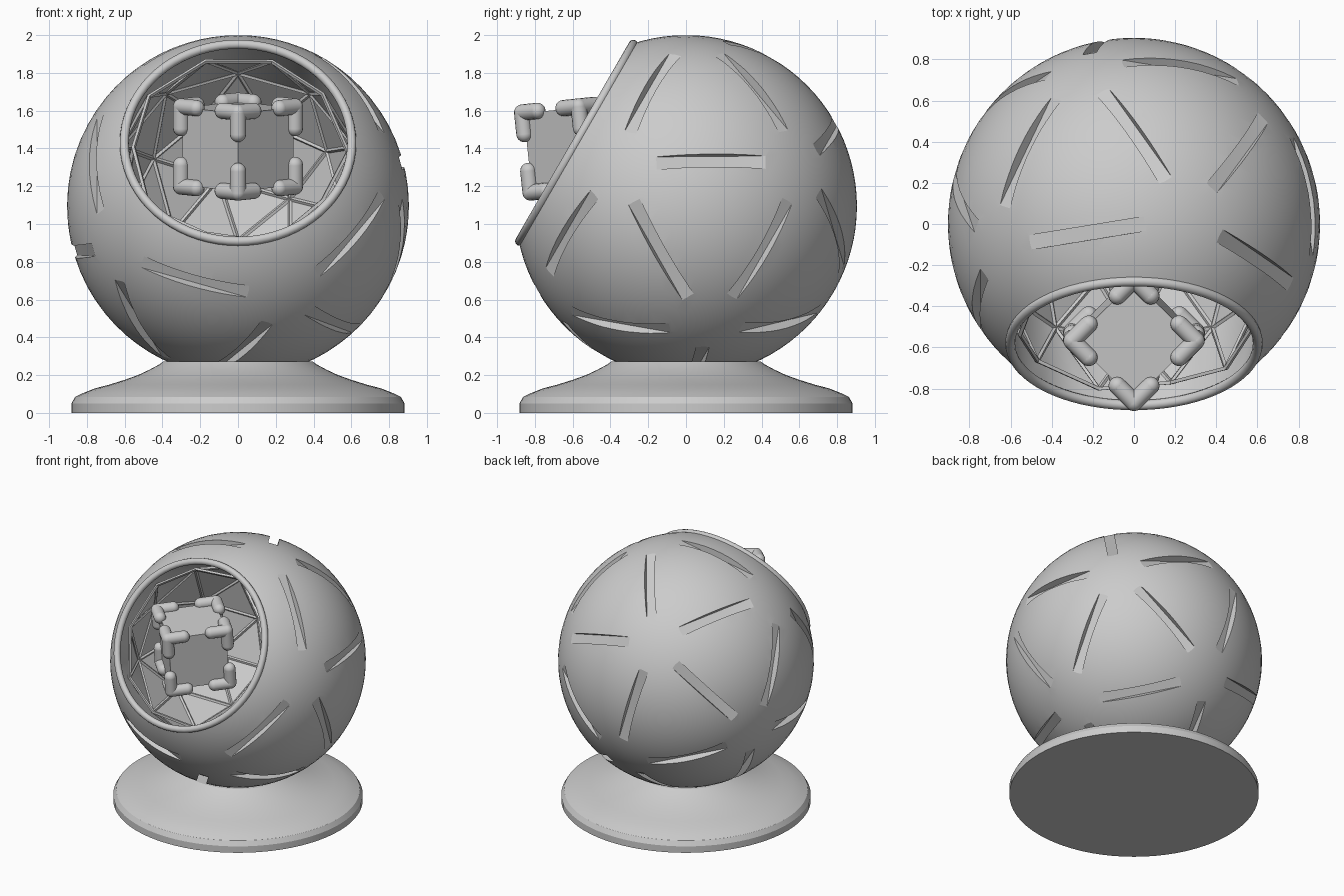
import bpy, bmesh
from math import radians, sin, cos, pi
from mathutils import Matrix, Vector

if "Cube" in bpy.data.objects:
    bpy.data.objects.remove(bpy.data.objects["Cube"])

R = 0.905
# Local frame: origin at ball centre, local z points out through the opening
FRAME = Matrix.Translation((0, 0, 1.095)) @ Matrix.Rotation(radians(60), 4, 'X')
OPEN = 0.67


def make(name, bm, matrix=None):
    if matrix is not None:
        bm.transform(matrix)
    bmesh.ops.recalc_face_normals(bm, faces=bm.faces)
    me = bpy.data.meshes.new(name)
    bm.to_mesh(me)
    bm.free()
    ob = bpy.data.objects.new(name, me)
    bpy.context.collection.objects.link(ob)
    return ob


def activate(ob):
    bpy.ops.object.select_all(action='DESELECT')
    ob.select_set(True)
    bpy.context.view_layer.objects.active = ob


def smooth(ob, angle):
    activate(ob)
    bpy.ops.object.shade_smooth_by_angle(angle=radians(angle))


def cut(ob, cutter):
    mod = ob.modifiers.new("cut", 'BOOLEAN')
    mod.operation, mod.solver, mod.object = 'DIFFERENCE', 'EXACT', cutter
    activate(ob)
    bpy.ops.object.modifier_apply(modifier=mod.name)
    bpy.data.objects.remove(cutter)


def revolve(name, profile, steps, matrix, closed=False):
    bm = bmesh.new()
    vs = [bm.verts.new((r, 0, z)) for r, z in profile]
    pairs = list(zip(vs, vs[1:])) + ([(vs[-1], vs[0])] if closed else [])
    es = [bm.edges.new(p) for p in pairs]
    bmesh.ops.spin(bm, geom=vs + es, axis=(0, 0, 1), cent=(0, 0, 0),
                   angle=2 * pi, steps=steps, use_duplicate=False)
    bmesh.ops.remove_doubles(bm, verts=bm.verts, dist=1e-4)
    return make(name, bm, matrix)


# Ball, sliced flat at the opening
bm = bmesh.new()
bmesh.ops.create_uvsphere(bm, u_segments=72, v_segments=48, radius=R)
bmesh.ops.bisect_plane(bm, geom=bm.verts[:] + bm.edges[:] + bm.faces[:],
                       plane_co=(0, 0, OPEN), plane_no=(0, 0, 1), clear_outer=True)
bmesh.ops.holes_fill(bm, edges=[e for e in bm.edges if e.is_boundary], sides=0)
ball = make("ball_shell", bm, FRAME)

# Flat-floored slots along icosahedron edges, except those under the opening
ico = bmesh.new()
bmesh.ops.create_icosphere(ico, subdivisions=1, radius=1)
bm = bmesh.new()
for e in ico.edges:
    a, b = (v.co.copy() for v in e.verts)
    if max(a.z, b.z) > 0.9:
        continue
    m, t = (a + b).normalized(), (b - a).normalized()
    rot = Matrix((t, m.cross(t), m)).transposed().to_4x4()
    mat = Matrix.Translation(m * (0.855 + 0.1)) @ rot @ Matrix.Diagonal((0.68, 0.07, 0.2, 1))
    bmesh.ops.create_cube(bm, size=1, matrix=mat)
ico.free()
cut(ball, make("slot_cutter", bm, FRAME))


# Faceted bowl: lower part of a finer icosphere, pushed towards the opening
def bowl():
    bm = bmesh.new()
    bmesh.ops.create_icosphere(bm, subdivisions=2, radius=0.65)
    bmesh.ops.delete(bm, geom=[v for v in bm.verts if v.co.z > 0.45], context='VERTS')
    bmesh.ops.translate(bm, verts=bm.verts, vec=(0, 0, 0.28))
    return bm


bm = bowl()
for i in range(72):
    a = 2 * pi * i / 72
    for z in (0.64, 0.75):
        bm.verts.new((0.59 * cos(a), 0.59 * sin(a), z))
bmesh.ops.delete(bm, geom=bm.faces[:], context='FACES_KEEP_BOUNDARY')
bmesh.ops.delete(bm, geom=bm.edges[:], context='EDGES_FACES') if bm.edges else None
pts = [v.co.copy() for v in bm.verts]
bm.free()
src = bowl()
pts += [v.co.copy() for v in src.verts]
src.free()
bm = bmesh.new()
for p in pts:
    bm.verts.new(p)
bmesh.ops.remove_doubles(bm, verts=bm.verts, dist=1e-4)
hull = bmesh.ops.convex_hull(bm, input=bm.verts[:])
loose = [v for v in bm.verts if not v.link_faces]
bmesh.ops.delete(bm, geom=loose, context='VERTS')
cut(ball, make("bowl_cutter", bm, FRAME))
smooth(ball, 10)

# Thin struts on the bowl's facet edges
struts = make("bowl_struts", bowl(), FRAME)
wire = struts.modifiers.new("wire", 'WIREFRAME')
wire.thickness = 0.024
wire.use_boundary = True

# Rounded rim around the opening
ring = [(0.602 + 0.024 * cos(2 * pi * i / 12), OPEN + 0.024 * sin(2 * pi * i / 12))
        for i in range(12)]
smooth(revolve("opening_rim", ring, 72, FRAME, closed=True), 40)

# Flared base
base = [(0, 0), (0.882, 0), (0.882, 0.05), (0.862, 0.085), (0.82, 0.105), (0.757, 0.13),
        (0.68, 0.15), (0.6, 0.175), (0.53, 0.2), (0.47, 0.228), (0.42, 0.255),
        (0.395, 0.272), (0, 0.272)]
smooth(revolve("base", base, 72, Matrix()), 25)

# Tilted cube floating in the opening
TILT = (FRAME @ Matrix.Translation((0, 0, 0.63))).to_translation()
CUBE = Matrix.Translation(TILT) @ Matrix.Rotation(radians(6), 4, 'X') @ Matrix.Rotation(radians(45), 4, 'Z')
bm = bmesh.new()
bmesh.ops.create_cube(bm, size=0.415)
make("cube", bm, CUBE)

# Three-armed rounded brackets on the cube corners
bm = bmesh.new()
H, ARM, T = 0.213, 0.115, 0.043


def knob(p):
    bmesh.ops.create_uvsphere(bm, u_segments=16, v_segments=10, radius=T,
                              matrix=Matrix.Translation(p))


for sx in (-1, 1):
    for sy in (-1, 1):
        for sz in (-1, 1):
            corner = Vector((sx, sy, sz)) * H
            knob(corner)
            for axis in range(3):
                d = Vector((0, 0, 0))
                d[axis] = -ARM if corner[axis] > 0 else ARM
                knob(corner + d)
                mat = Matrix.Translation(corner + d / 2) @ d.to_track_quat('Z', 'Y').to_matrix().to_4x4()
                bmesh.ops.create_cone(bm, segments=16, radius1=T, radius2=T, depth=ARM,
                                      cap_ends=False, matrix=mat)
smooth(make("corner_brackets", bm, CUBE), 45)
